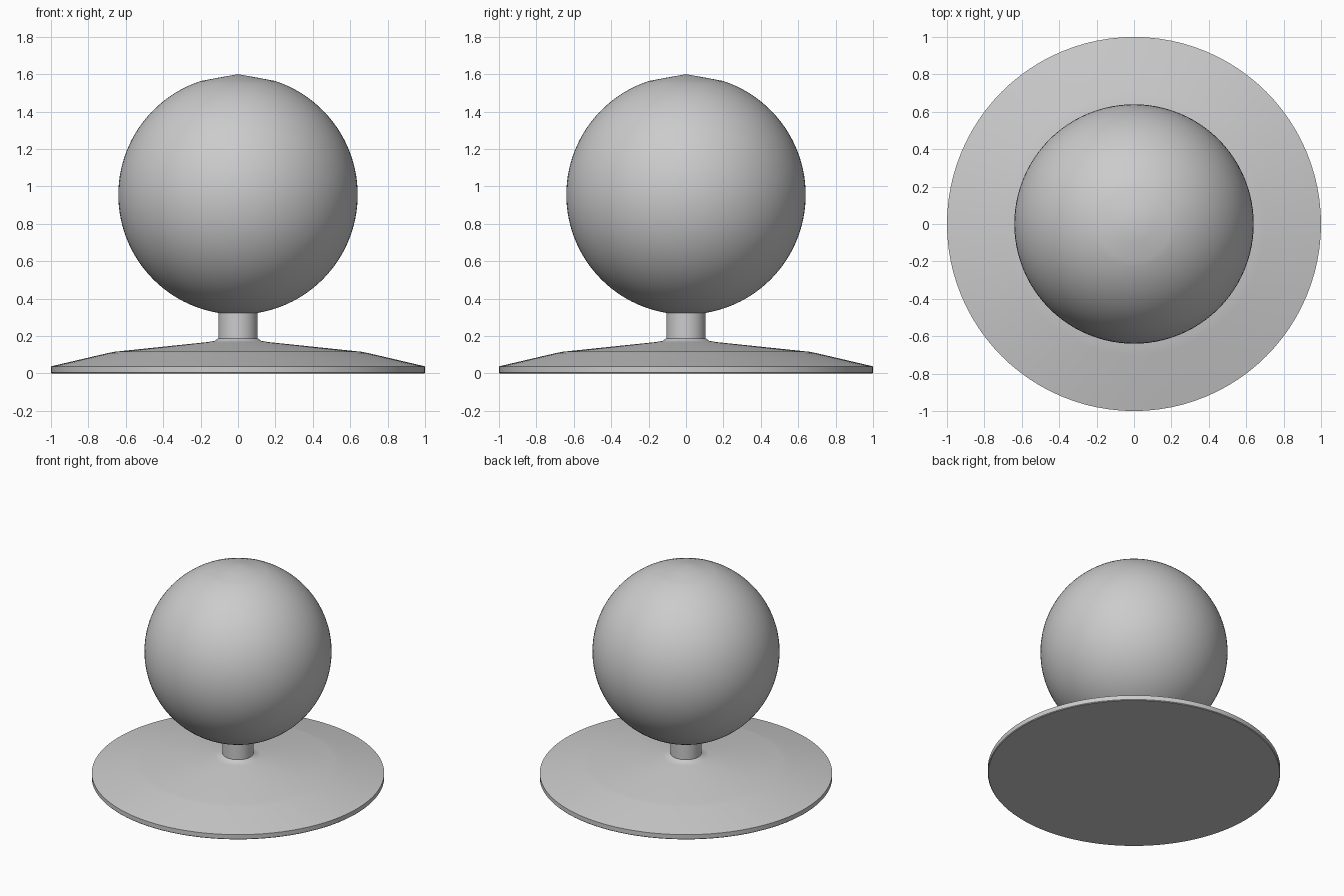
import bpy
import bmesh
from math import sin, cos, pi, radians

cube = bpy.data.objects.get("Cube")
if cube:
    bpy.data.objects.remove(cube, do_unlink=True)

grey = bpy.data.materials.new("plain grey")
grey.use_nodes = True
colour = (0.6, 0.6, 0.6, 1)
grey.diffuse_color = colour
grey.node_tree.nodes["Principled BSDF"].inputs["Base Color"].default_value = colour


def lathe(name, profile, steps=96, sharp=30):
    """Spin a (radius, height) profile around the z axis."""
    bm = bmesh.new()
    verts = [bm.verts.new((r, 0, z)) for r, z in profile]
    edges = [bm.edges.new(pair) for pair in zip(verts, verts[1:])]
    bmesh.ops.spin(bm, geom=verts + edges, cent=(0, 0, 0), axis=(0, 0, 1),
                   angle=2 * pi, steps=steps)
    bmesh.ops.remove_doubles(bm, verts=bm.verts, dist=0.0005)
    bmesh.ops.recalc_face_normals(bm, faces=bm.faces)
    mesh = bpy.data.meshes.new(name)
    bm.to_mesh(mesh)
    bm.free()
    mesh.materials.append(grey)
    obj = bpy.data.objects.new(name, mesh)
    bpy.context.collection.objects.link(obj)
    bpy.ops.object.select_all(action="DESELECT")
    obj.select_set(True)
    bpy.context.view_layer.objects.active = obj
    bpy.ops.object.shade_smooth_by_angle(angle=radians(sharp))
    return obj


# Wide shallow foot with a small fillet up to the stem
lathe("base_plate", [(0, 0), (0.995, 0), (1, 0.005), (1, 0.038), (0.7, 0.108), (0.66, 0.116),
                     (0.16, 0.168), (0.125, 0.174), (0.108, 0.186), (0, 0.186)])

# Short round stem
lathe("stem", [(0, 0.17), (0.105, 0.17), (0.105, 0.34), (0, 0.34)])

# Ball whose crown rises to a shallow point
radius, centre = 0.64, 0.955
angles = [radians(-90 + 162 * i / 54) for i in range(55)]
ball = [(radius * cos(a), centre + radius * sin(a)) for a in angles]
lathe("ball", ball + [(0.1, 1.582), (0, 1.6)])
